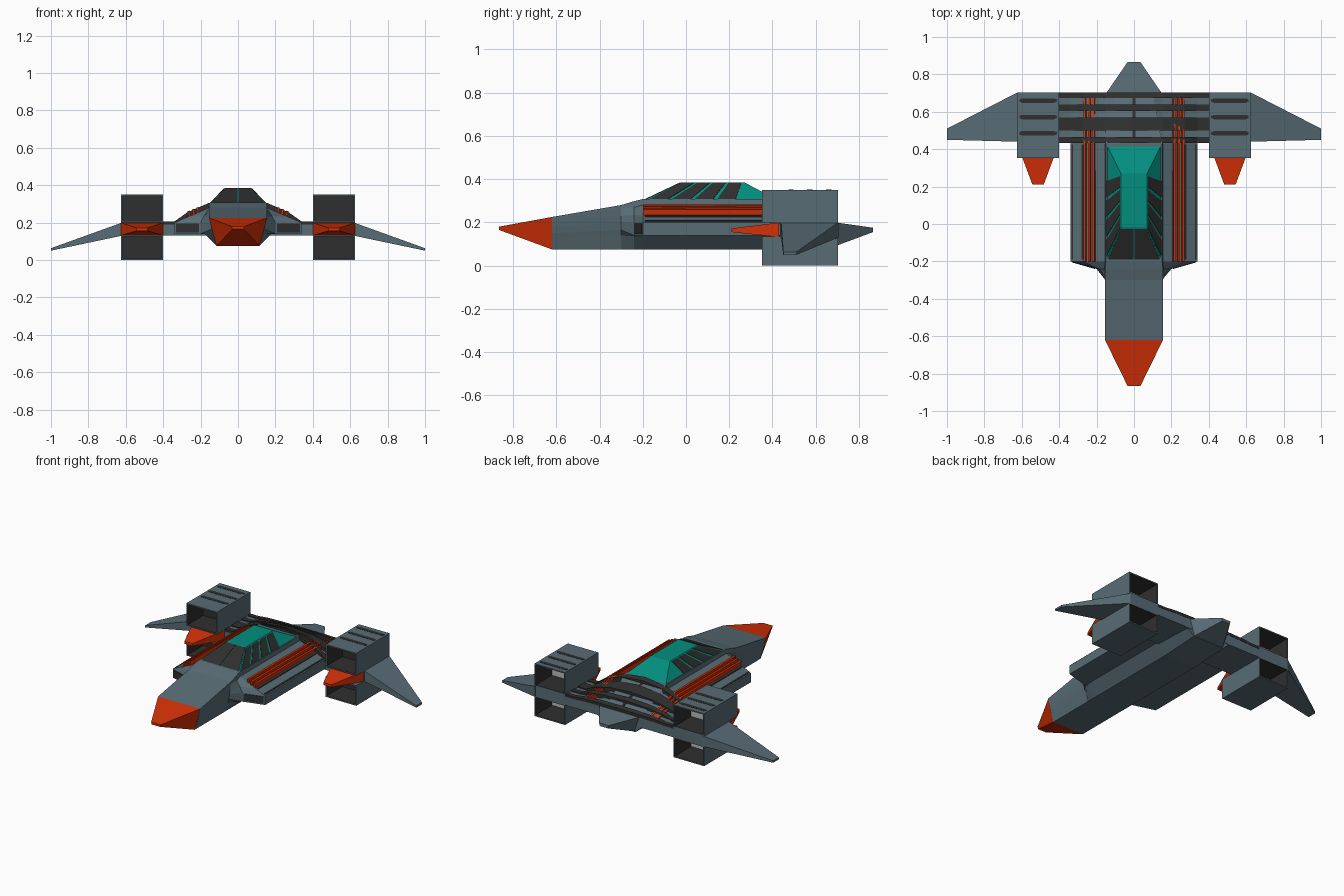
import bpy, bmesh
from mathutils import Vector

if "Cube" in bpy.data.objects:
    bpy.data.objects.remove(bpy.data.objects["Cube"])


def material(name, rgb):
    m = bpy.data.materials.new(name)
    m.diffuse_color = (*rgb, 1)
    m.use_nodes = True
    m.node_tree.nodes["Principled BSDF"].inputs["Base Color"].default_value = m.diffuse_color
    return m


GREY = material("blue_grey", (0.098, 0.15, 0.178))
ORANGE = material("burnt_orange", (0.66, 0.03, 0.002))
TEAL = material("teal", (0.001, 0.27, 0.21))
DARK = material("charcoal", (0.028, 0.028, 0.028))
LIGHT = material("light_grey", (0.5, 0.5, 0.5))


def loft(name, sections, mats, ring=False, bands=None):
    """Skin equal-length loops of 3D points; bands gives a material slot per band."""
    bm = bmesh.new()
    loops = [[bm.verts.new(p) for p in s] for s in sections]
    n = len(loops[0])
    count = len(loops) if ring else len(loops) - 1
    for i in range(count):
        a, b = loops[i], loops[(i + 1) % len(loops)]
        for j in range(n):
            k = (j + 1) % n
            f = bm.faces.new((a[j], a[k], b[k], b[j]))
            f.material_index = bands[i] if bands else 0
    if not ring:
        bm.faces.new(loops[0])
        bm.faces.new(loops[-1])
    bmesh.ops.recalc_face_normals(bm, faces=bm.faces)
    me = bpy.data.meshes.new(name)
    bm.to_mesh(me)
    bm.free()
    for m in mats:
        me.materials.append(m)
    ob = bpy.data.objects.new(name, me)
    bpy.context.collection.objects.link(ob)
    return ob


def rect_y(x0, x1, z0, z1, y):
    return [(x0, y, z0), (x1, y, z0), (x1, y, z1), (x0, y, z1)]


def box(name, x0, x1, y0, y1, z0, z1, mat):
    return loft(name, [rect_y(x0, x1, z0, z1, y0), rect_y(x0, x1, z0, z1, y1)], [mat])


def mirrored(half, y):
    return [(x, y, z) for x, z in half] + [(-x, y, z) for x, z in reversed(half)]


def plate(name, quad, mat, t=0.003):
    """Thin plate on a quad, thickened equally to both sides."""
    q = [Vector(p) for p in quad]
    n = (q[2] - q[0]).cross(q[3] - q[1]).normalized() * t
    return loft(name, [[p - n for p in q], [p + n for p in q]], [mat])


# Top surface of the hull: profile at the body and at the tail end
TOP_A = [(0, .3), (.155, .28), (.27, .23), (.34, .2), (.63, .2)]
TOP_B = [(0, .207), (.155, .207), (.27, .204), (.34, .2), (.63, .2)]


def profile_z(prof, x):
    for (x0, z0), (x1, z1) in zip(prof, prof[1:]):
        if x <= x1:
            return z0 + (z1 - z0) * (x - x0) / (x1 - x0)


def top_z(x, y):
    t = min(max((y - .43) / .27, 0), 1)
    return profile_z(TOP_A, abs(x)) * (1 - t) + profile_z(TOP_B, abs(x)) * t


# Hull, from nose joint to tail
body = [(.115, .075), (.18, .14), (.34, .14), (.34, .2), (.27, .23), (.155, .28), (.15, .308)]
loft("hull", [
    mirrored([(.115, .075), (.132, .13), (.138, .15), (.145, .18), (.149, .2), (.153, .215), (.155, .225)], -.62),
    mirrored([(.115, .075), (.134, .14), (.142, .165), (.149, .2), (.153, .23), (.155, .265), (.155, .28)], -.3),
    mirrored([(.115, .075), (.175, .138), (.2, .14), (.2, .2), (.182, .235), (.158, .27), (.155, .298)], -.24),
    mirrored(body, -.2),
    mirrored(body, .43),
    mirrored([(.115, .09), (.16, .13), (.34, .14), (.34, .2), (.27, .204), (.155, .207), (.1, .207)], .7),
], [GREY])
loft("nose_cone", [mirrored([(.115, .075), (.155, .225)], -.62),
                   mirrored([(.03, .165), (.035, .18)], -.865)], [ORANGE])
loft("tail_cone", [mirrored([(.115, .09), (.155, .2)], .69),
                   mirrored([(.03, .155), (.035, .175)], .865)], [GREY])

# Canopy block
cb = [(-.15, -.2, .3), (.15, -.2, .3), (.15, .43, .3), (-.15, .43, .3)]
ct = [(-.07, -.02, .385), (.07, -.02, .385), (.07, .27, .385), (-.07, .27, .385)]
loft("canopy", [cb, ct], [TEAL])


def patch(a, b, c, d, u0, u1, v0, v1):
    """Sub-rectangle of quad a-b (bottom) and d-c (top)."""
    a, b, c, d = map(Vector, (a, b, c, d))
    pt = lambda u, v: a.lerp(b, u).lerp(d.lerp(c, u), v)
    return [pt(u0, v0), pt(u1, v0), pt(u1, v1), pt(u0, v1)]


for s, side in ((1, "right"), (-1, "left")):
    # Canopy windows
    plate(f"front_window_{side}", patch((0, -.2, .3), (s * .15, -.2, .3), (s * .07, -.02, .385), (0, -.02, .385),
                                        .02, .95, .06, .97), DARK)
    for i in range(4):
        plate(f"side_window_{side}_{i}",
              patch((s * .15, -.19, .3), (s * .15, .24, .3), (s * .07, .265, .385), (s * .07, -.02, .385),
                    i / 4 + .02, i / 4 + .22, .05, .95), DARK)

    # Intake on the slanted front of the side pod
    plate(f"pod_intake_{side}", patch((s * .2, -.24, .14), (s * .34, -.2, .14), (s * .34, -.2, .2), (s * .2, -.24, .2),
                                      .06, .93, .12, .9), DARK)

    # Orange fins running along the body
    for i, x in enumerate((.211, .234, .257)):
        secs = []
        for y, h in ((-.2, .028), (.43, .026), (.69, .008)):
            z = top_z(x, y)
            secs.append([(s * (x - .006), y, z - .01), (s * (x + .006), y, z - .01),
                         (s * (x + .012), y, z + h - .003), (s * (x + .001), y, z + h)])
        loft(f"fin_{side}_{i}", secs, [ORANGE])

    # Dark seams framing the pod panel
    for i, (x0, x1) in enumerate(((.27, .281), (.325, .333))):
        secs = [[(s * x0, y, top_z(x0, y) - .004), (s * x1, y, top_z(x1, y) - .004),
                 (s * x1, y, top_z(x1, y) + .004), (s * x0, y, top_z(x0, y) + .004)] for y in (-.19, .425)]
        loft(f"pod_seam_{side}_{i}", secs, [DARK])

    # Outer wing
    loft(f"wing_{side}", [
        [(s * .62, .44, .13), (s * .62, .705, .13), (s * .62, .705, .2), (s * .62, .44, .2)],
        [(s, .45, .05), (s, .51, .05), (s, .51, .063), (s, .45, .063)]], [GREY])

    # Orange cone between the engine boxes
    c = s * .513
    loft(f"engine_cone_{side}", [rect_y(c - .112, c + .112, .132, .199, .43),
                                 rect_y(c - .03, c + .03, .155, .172, .21)], [ORANGE])

    # Hollow engine boxes with dark linings and a bulkhead inside
    for level, z0, z1 in (("upper", .2, .35), ("lower", 0, .135)):
        w, t = .1125, .008
        outer = lambda y: rect_y(c - w, c + w, z0, z1, y)
        inner = lambda y: rect_y(c - w + t, c + w - t, z0 + t, z1 - t, y)
        loft(f"engine_box_{level}_{side}", [outer(.352), outer(.702), inner(.702), inner(.352)],
             [GREY, DARK], ring=True, bands=[0, 0, 1, 0])
        box(f"engine_intake_{level}_{side}", c - w + .005, c + w - .005, .515, .525, z0 + .005, z1 - .005, DARK)
        box(f"engine_exhaust_{level}_{side}", c - w + .005, c + w - .005, .525, .53, z0 + .005, z1 - .005, LIGHT)

    # Vents on top of the engine, with clipped ends
    for i, y in enumerate((.485, .572, .66)):
        a, b = .1, .085
        out = [(-a, -.006), (-b, -.012), (b, -.012), (a, -.006), (a, .006), (b, .012), (-b, .012), (-a, .006)]
        loft(f"engine_vent_{side}_{i}", [[(c + u, y + v, z) for u, v in out] for z in (.347, .3515)], [DARK])

# Inner wing slab through the body
box("inner_wing", -.625, .625, .435, .702, .132, .2, GREY)

# Dark slats draped over the rear deck
xs = (-.4, -.34, -.27, -.155, 0, .155, .27, .34, .4)
for i, (y0, y1) in enumerate(((.432, .465), (.5, .57), (.605, .638), (.674, .704))):
    h = (.026, .022, .016, .009)[i]
    secs = []
    for x in xs:
        k = h if abs(x) < .3 else .006
        secs.append([(x, y0, top_z(x, y0) - .01), (x, y1, top_z(x, y1) - .01),
                     (x, y1, top_z(x, y1) + k), (x, y0, top_z(x, y0) + k)])
    loft(f"deck_slat_{i}", secs, [DARK])

# Centre rib on the rear deck
loft("deck_rib", [rect_y(-.008, .008, .28, .305, .44), rect_y(-.008, .008, .19, .213, .7)], [DARK])
